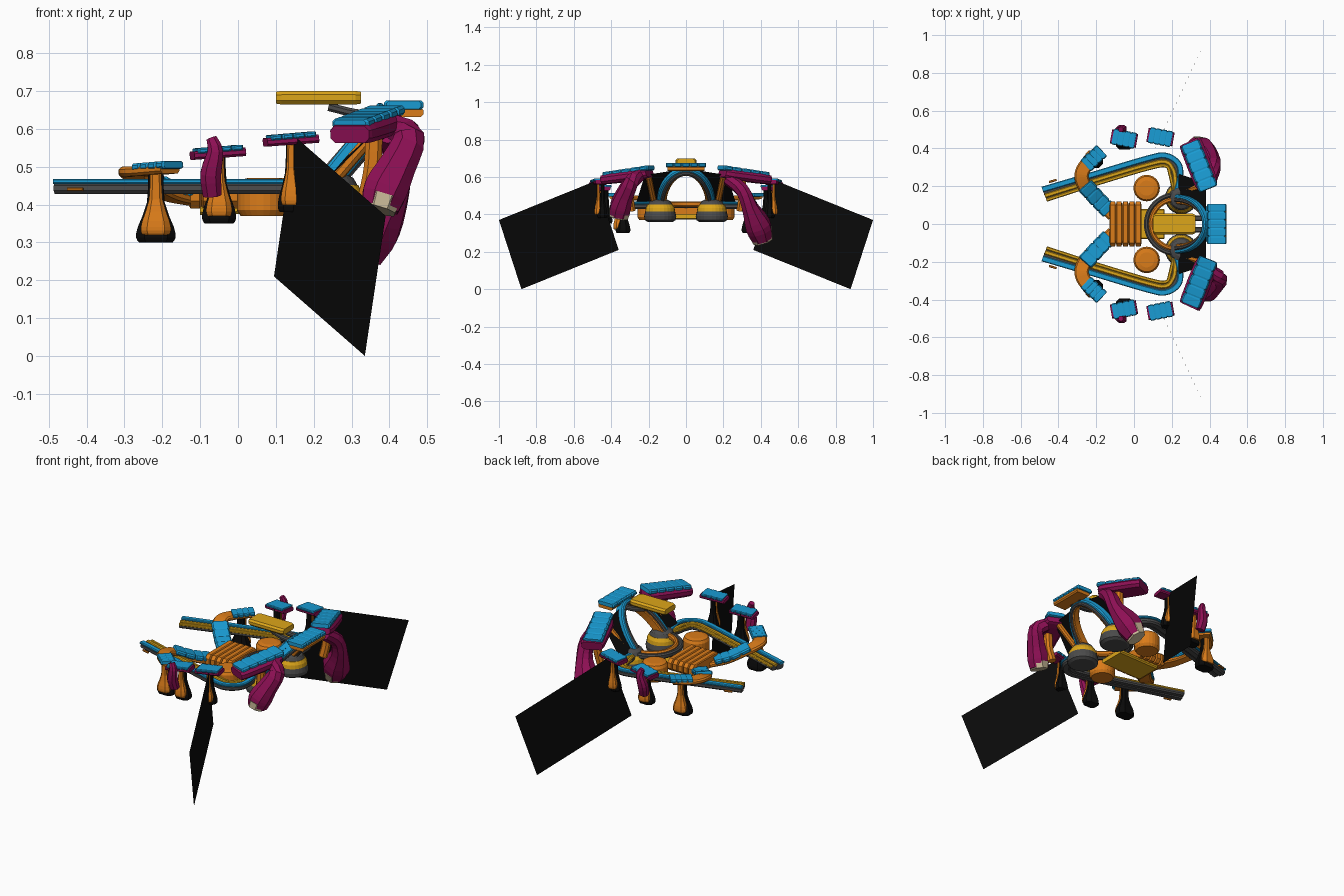
import bpy, bmesh
from math import cos, sin, pi
from mathutils import Vector


def material(name, r, g, b):
    m = bpy.data.materials.new(name)
    m.diffuse_color = (r, g, b, 1)
    return m


BLUE = material("blue", 0.01, 0.33, 0.65)
ORANGE = material("orange", 0.70, 0.20, 0.01)
YELLOW = material("yellow", 0.72, 0.38, 0.01)
PURPLE = material("purple", 0.27, 0.005, 0.09)
CREAM = material("cream", 0.60, 0.50, 0.32)
GREY = material("dark grey", 0.07, 0.07, 0.07)
BLACK = material("black", 0.003, 0.003, 0.003)


def finish(name, bm, mat, smooth=False):
    bmesh.ops.recalc_face_normals(bm, faces=bm.faces)
    for f in bm.faces:
        f.smooth = smooth
    me = bpy.data.meshes.new(name)
    bm.to_mesh(me)
    bm.free()
    me.materials.append(mat)
    ob = bpy.data.objects.new(name, me)
    bpy.context.collection.objects.link(ob)
    return ob


def curve(pts, steps):
    # smooth path; a fourth component is the local scale
    p = [Vector(tuple(q) + (1,) * (4 - len(q))) for q in pts]
    p = [2 * p[0] - p[1]] + p + [2 * p[-1] - p[-2]]
    out = []
    for i in range(1, len(p) - 2):
        a, b, c, d = p[i - 1:i + 3]
        for k in range(steps):
            t = k / steps
            out.append(0.5 * (2 * b + (c - a) * t + (2 * a - 5 * b + 4 * c - d) * t * t
                              + (3 * b - a - 3 * c + d) * t ** 3))
    return out + [p[-2]]


def sweep(name, pts, w, h, mat, up=(0, 0, 1), steps=5, ribs=0):
    """Chamfered bar along a path; ribs cuts grooves across it."""
    path = curve(pts, steps)
    if ribs:
        dense, n = [], len(path) - 1
        for i in range(ribs):
            for f, k in ((0.02, 0.86), (0.15, 1), (0.85, 1), (0.98, 0.86)):
                u = (i + f) / ribs * n
                j = min(int(u), n - 1)
                q = path[j].lerp(path[j + 1], u - j)
                q[3] *= k
                dense.append(q)
        path = dense
    bm, rings, up = bmesh.new(), [], Vector(up)
    c = min(w, h) * 0.28
    sec = [(w/2-c, -h/2), (w/2, -h/2+c), (w/2, h/2-c), (w/2-c, h/2),
           (c-w/2, h/2), (-w/2, h/2-c), (-w/2, c-h/2), (c-w/2, -h/2)]
    for i, q in enumerate(path):
        t = (path[min(i + 1, len(path) - 1)] - path[max(i - 1, 0)]).to_3d().normalized()
        side = t.cross(up).normalized()
        top = side.cross(t)
        rings.append([bm.verts.new(q.to_3d() + (side * a + top * b) * q[3]) for a, b in sec])
    for r0, r1 in zip(rings, rings[1:]):
        for k in range(8):
            bm.faces.new((r0[k], r0[(k + 1) % 8], r1[(k + 1) % 8], r1[k]))
    bm.faces.new(rings[0])
    bm.faces.new(rings[-1])
    return finish(name, bm, mat)


def lathe(name, x, y, prof, mat, n=24):
    bm = bmesh.new()
    rings = [[bm.verts.new((x + r * cos(2*pi*k/n), y + r * sin(2*pi*k/n), z))
              for k in range(n)] for r, z in prof]
    for r0, r1 in zip(rings, rings[1:]):
        for k in range(n):
            bm.faces.new((r0[k], r0[(k + 1) % n], r1[(k + 1) % n], r1[k]))
    bm.faces.new(rings[0])
    bm.faces.new(rings[-1])
    finish(name, bm, mat)


def sheet(name, pts, mat):
    bm = bmesh.new()
    bm.faces.new([bm.verts.new(p) for p in pts])
    finish(name, bm, mat)


# central ribbed hull, underside plate, top slab and rear plate
sweep("hull_block", [(-0.13, 0, 0.425), (0.04, 0, 0.425)], 0.24, 0.07, ORANGE, ribs=5)
sweep("belly_plate", [(-0.1, 0, 0.385), (0.16, 0, 0.39)], 0.16, 0.025, YELLOW)
sweep("top_slab", [(0.1, 0, 0.682, 0.86), (0.115, 0, 0.682), (0.31, 0, 0.682),
                   (0.325, 0, 0.682, 0.86)], 0.11, 0.036, YELLOW, steps=1)
sweep("rear_plate", [(0.438, -0.108, 0.663), (0.438, 0.108, 0.663)], 0.105, 0.024, BLUE, ribs=5)
sweep("rear_plate_base", [(0.445, -0.1, 0.644), (0.445, 0.1, 0.644)], 0.09, 0.025, ORANGE)
for s in (-1, 1):
    sweep("neck", [(0.24, s*0.025, 0.658), (0.32, s*0.03, 0.64), (0.42, s*0.03, 0.64)],
          0.03, 0.022, GREY)

# tilted arch and the low front loop
arc = [k * pi / 12 for k in range(13)]
for name, r, dz, w, h, mat in (("arch_outer", 0.145, 0.0, 0.06, 0.022, BLUE),
                               ("arch_core", 0.128, -0.012, 0.07, 0.02, GREY),
                               ("arch_inner", 0.114, -0.02, 0.05, 0.016, ORANGE)):
    bar = [(0.24 + 0.15 * sin(a), r * cos(a), 0.46 + (0.185 + dz) * sin(a)) for a in arc]
    bm_up = (0.75, 0, -0.6)
    sweep(name, bar, h, w, mat, up=bm_up, steps=2)
for name, r, z, mat in (("loop_outer", 0.155, 0.45, GREY), ("loop_inner", 0.13, 0.455, ORANGE)):
    sweep(name, [(0.22 - r * sin(a), r * cos(a), z) for a in arc], 0.025, 0.03, mat, steps=2)

for s in (-1, 1):
    def m(*pts):
        return [(p[0], s * p[1]) + tuple(p[2:]) for p in pts]

    # large thin panels and the inner webs
    sheet("side_panel", m((0.15, 0.48, 0.58), (0.39, 1.0, 0.37), (0.335, 0.88, 0), (0.095, 0.36, 0.21)), BLACK)
    sheet("web", m((0.38, 0.06, 0.635), (0.38, 0.22, 0.61), (0.22, 0.27, 0.45), (0.22, 0.15, 0.45)), BLACK)

    # long rails, bent inward at the back
    def rail(name, d, z, w, h, mat):
        sweep(name, m((-0.485 + d*0.4, 0.183 - d, z), (-0.2, 0.267 - d, z), (0.08, 0.35 - d, z),
                      (0.17, 0.362 - d, z), (0.235 - d*0.8, 0.32 - d, z),
                      (0.245 - d*0.8, 0.25 - d*0.5, z), (0.22, 0.15, z)), w, h, mat)
    rail("rail_body", 0.012, 0.443, 0.045, 0.03, GREY)
    rail("rail_inner_body", 0.045, 0.443, 0.035, 0.026, GREY)
    rail("rail_outer_strip", 0.0, 0.461, 0.03, 0.014, BLUE)
    rail("rail_inner_strip", 0.034, 0.457, 0.022, 0.014, YELLOW)
    rail("rail_edge_strip", 0.056, 0.453, 0.018, 0.014, YELLOW)
    sweep("rail_inlay", m((-0.45, 0.222, 0.44), (-0.41, 0.234, 0.44)), 0.012, 0.01, ORANGE)

    # round cap and stacked drum
    lathe("round_cap", 0.067, s*0.19, [(0.06, 0.37), (0.07, 0.385), (0.07, 0.45), (0.062, 0.465), (0.04, 0.47)], ORANGE)
    lathe("drum_base", 0.25, s*0.138, [(0.068, 0.36), (0.083, 0.37), (0.086, 0.39), (0.08, 0.415)], GREY)
    lathe("drum_band", 0.25, s*0.138, [(0.08, 0.415), (0.077, 0.435), (0.067, 0.452)], YELLOW)
    lathe("drum_top", 0.25, s*0.138, [(0.065, 0.452), (0.055, 0.47), (0.035, 0.48)], GREY)

    # hooked front arm with ribbed covers
    sweep("hook_arm", m((-0.11, 0.05, 0.41), (-0.18, 0.12, 0.425), (-0.25, 0.185, 0.465), (-0.278, 0.25, 0.485),
                        (-0.255, 0.31, 0.488), (-0.18, 0.38, 0.495)), 0.075, 0.026, ORANGE)
    sweep("hook_inner_cover", m((-0.13, 0.068, 0.428), (-0.19, 0.128, 0.445), (-0.26, 0.205, 0.488)),
          0.09, 0.026, BLUE, ribs=4)
    sweep("hook_outer_cover", m((-0.255, 0.308, 0.498), (-0.17, 0.39, 0.505)), 0.082, 0.02, BLUE, ribs=4)

    # small pedestal legs with ribbed pads
    def leg(x, y, top, foot, size):
        d = top - foot
        p = [(0, 0.38), (0.45, 0.45), (0.78, 0.9), (0.93, 1.0), (1.0, 0.85)]
        sweep("leg_shell", [(x, s*(y - 0.008), top - d*t, k) for t, k in p],
              size, size*0.75, BLACK, up=(0, 1, 0), steps=2)
        sweep("leg_front", [(x, s*(y + 0.014), top - d*t*0.9, k*0.95) for t, k in p],
              size*0.8, size*0.6, ORANGE, up=(0, 1, 0), steps=2)
    leg(-0.217, 0.345, 0.49, 0.30, 0.105)
    leg(-0.05, 0.435, 0.54, 0.35, 0.09)
    leg(0.14, 0.455, 0.57, 0.38, 0.07)
    for x, y, z in ((-0.053, 0.452, 0.543), (0.14, 0.46, 0.578)):
        sweep("pad_cover", m((x - 0.06, y + 0.012, z - 0.002), (x + 0.06, y - 0.012, z + 0.008)), 0.085, 0.014, BLUE, ribs=4)
        sweep("pad_base", m((x - 0.068, y + 0.012, z - 0.014), (x + 0.068, y - 0.012, z - 0.004)), 0.075, 0.022, PURPLE)
    sweep("small_horn", m((-0.07, 0.50, 0.575, 0.5), (-0.06, 0.505, 0.54, 0.75), (-0.072, 0.495, 0.48, 1),
                          (-0.068, 0.48, 0.425, 0.9)), 0.055, 0.05, PURPLE, up=(0, 1, 0), steps=3)

    # large rear pad with its support
    sweep("rear_pad_cover", m((0.295, 0.43, 0.612), (0.395, 0.185, 0.65)), 0.105, 0.026, BLUE, ribs=5)
    sweep("rear_pad_base", m((0.295, 0.435, 0.585, 0.9), (0.31, 0.40, 0.59), (0.375, 0.235, 0.612),
                             (0.392, 0.195, 0.62, 0.8)), 0.125, 0.05, PURPLE, steps=2)
    sweep("rear_pad_post", m((0.36, 0.3, 0.6), (0.355, 0.3, 0.5), (0.34, 0.29, 0.42)), 0.045, 0.04, ORANGE, up=(0, 1, 0))
    sweep("rear_brace", m((0.25, 0.17, 0.46), (0.37, 0.2, 0.6)), 0.03, 0.03, ORANGE)

# curved rear horns, one lower than the other
for side, path in (("near", [(0.41, -0.25, 0.605, 0.55), (0.452, -0.29, 0.575, 0.7), (0.42, -0.33, 0.5, 0.85),
                             (0.39, -0.35, 0.44, 1), (0.375, -0.36, 0.39, 0.85)]),
                   ("far", [(0.40, 0.22, 0.59, 0.55), (0.42, 0.30, 0.53, 0.65), (0.41, 0.34, 0.44, 0.75),
                            (0.36, 0.385, 0.34, 1.2), (0.33, 0.41, 0.265, 0.9)])):
    sweep("horn_" + side, path, 0.115, 0.11, PURPLE, up=(0, 1, 0), steps=3)
    a, b = Vector(path[-2]), Vector(path[-1])
    sweep("horn_tip_" + side, [a.lerp(b, 0.4), b + (b - a) * 0.1], 0.1, 0.12, CREAM, up=(0, 1, 0))
